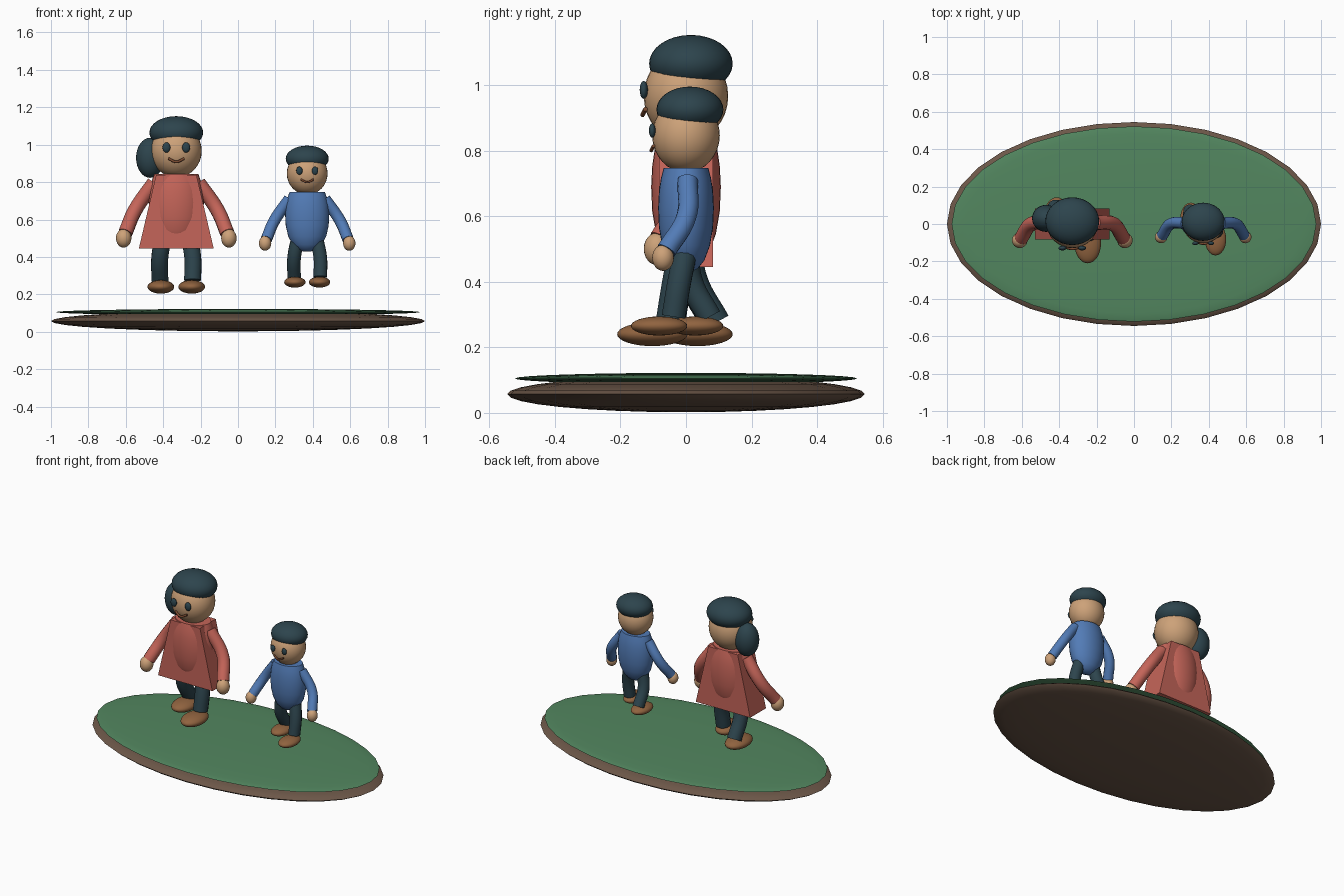
import bpy, bmesh, math
from mathutils import Vector

if "Cube" in bpy.data.objects:
    bpy.data.objects.remove(bpy.data.objects["Cube"])


def material(name, rgb):
    m = bpy.data.materials.new(name)
    m.diffuse_color = (*rgb, 1)
    m.use_nodes = True
    m.node_tree.nodes["Principled BSDF"].inputs["Base Color"].default_value = m.diffuse_color
    return m


SKIN = material("skin tan", (0.61, 0.36, 0.19))
DARK = material("dark teal", (0.026, 0.058, 0.074))
RED = material("coral red", (0.56, 0.13, 0.10))
BLUE = material("shirt blue", (0.085, 0.20, 0.47))
SHOE = material("shoe brown", (0.28, 0.125, 0.05))
LIP = material("mouth brown", (0.20, 0.07, 0.03))
GRASS = material("grass green", (0.085, 0.24, 0.115))
EARTH = material("earth brown", (0.15, 0.095, 0.065))


def finish(ob, name, mat, smooth=True):
    ob.name = name
    ob.data.materials.clear()
    ob.data.materials.append(mat)
    if smooth:
        bpy.ops.object.select_all(action='DESELECT')
        ob.select_set(True)
        bpy.context.view_layer.objects.active = ob
        bpy.ops.object.shade_smooth_by_angle(angle=math.radians(40))
    return ob


def mesh_object(name, bm, mat, smooth=True):
    bmesh.ops.recalc_face_normals(bm, faces=bm.faces)
    me = bpy.data.meshes.new(name)
    bm.to_mesh(me)
    bm.free()
    ob = bpy.data.objects.new(name, me)
    bpy.context.collection.objects.link(ob)
    return finish(ob, name, mat, smooth)


def ellipsoid(name, center, radii, mat, segments=32, rings=16):
    bm = bmesh.new()
    bmesh.ops.create_uvsphere(bm, u_segments=segments, v_segments=rings, radius=1)
    bmesh.ops.scale(bm, vec=radii, verts=bm.verts)
    bmesh.ops.translate(bm, vec=center, verts=bm.verts)
    return mesh_object(name, bm, mat)


def tube(name, points, radius, mat):
    """Round tube with capped ends along a smooth path."""
    cu = bpy.data.curves.new(name, 'CURVE')
    cu.dimensions = '3D'
    cu.bevel_depth = radius
    cu.bevel_resolution = 4
    cu.resolution_u = 8
    cu.use_fill_caps = True
    sp = cu.splines.new('BEZIER')
    sp.bezier_points.add(len(points) - 1)
    for bp, p in zip(sp.bezier_points, points):
        bp.co = p
        bp.handle_left_type = bp.handle_right_type = 'AUTO'
    ob = bpy.data.objects.new(name, cu)
    bpy.context.collection.objects.link(ob)
    bpy.ops.object.select_all(action='DESELECT')
    ob.select_set(True)
    bpy.context.view_layer.objects.active = ob
    bpy.ops.object.convert(target='MESH')
    return finish(bpy.context.view_layer.objects.active, name, mat)


def lathe(name, place, profile, rx, ry, mat, n=32):
    """Elliptical lathe from (fraction, height) rings, top to bottom."""
    bm = bmesh.new()
    rings = []
    for f, h in profile:
        rings.append([bm.verts.new(place(rx * f * math.cos(2 * math.pi * i / n),
                                         ry * f * math.sin(2 * math.pi * i / n), h))
                      for i in range(n)])
    for a, b in zip(rings, rings[1:]):
        for i in range(n):
            j = (i + 1) % n
            bm.faces.new((a[i], a[j], b[j], b[i]))
    bm.faces.new(rings[0])
    bm.faces.new(rings[-1])
    return mesh_object(name, bm, mat)


def person(who, x0, z0, s, top_mat):
    """Walking figure; heights are measured from the middle of the shoes."""
    def P(x, y, h):
        return Vector((x0 + s * x, s * y, z0 + s * h))

    def blob(part, c, r, mat, **kw):
        ellipsoid(f"{who}_{part}", P(*c), [s * v for v in r], mat, **kw)

    # head, hair cap and face
    blob("head", (0, 0, 0.581), (0.109, 0.103, 0.113), SKIN)
    blob("hair", (0, 0.012, 0.660), (0.115, 0.102, 0.070), DARK)
    for side, sx in (("left", -1), ("right", 1)):
        blob(f"{side}_eye", (sx * 0.042, -0.103, 0.596), (0.017, 0.010, 0.022), DARK,
             segments=16, rings=8)
    tube(f"{who}_mouth", [P(-0.034, -0.099, 0.549), P(0, -0.106, 0.535),
                          P(0.034, -0.099, 0.549)], 0.0055 * s, LIP)

    # upper body
    profile = [(0.80, 0.482), (0.90, 0.45), (0.97, 0.41), (1.0, 0.36), (0.97, 0.30),
               (0.86, 0.245), (0.66, 0.20), (0.42, 0.175), (0.15, 0.163)]
    lathe(f"{who}_torso", P, profile, 0.118, 0.085, top_mat)

    # arms and hands, legs and shoes in mid stride
    for side, sx, ankle in (("left", -1, 0.072), ("right", 1, -0.038)):
        tube(f"{who}_{side}_arm", [P(sx * 0.095, 0.005, 0.445), P(sx * 0.175, 0.0, 0.33),
                                   P(sx * 0.218, -0.06, 0.23)], 0.031 * s, top_mat)
        blob(f"{side}_hand", (sx * 0.225, -0.070, 0.208), (0.033, 0.033, 0.040), SKIN,
             segments=24, rings=12)
        tube(f"{who}_{side}_leg", [P(sx * 0.05, 0, 0.235),
                                   P(sx * 0.07, ankle * 0.35 - 0.008, 0.13),
                                   P(sx * 0.07, ankle, 0.028)], 0.037 * s, DARK)
        blob(f"{side}_shoe", (sx * 0.066, ankle - 0.044, 0), (0.057, 0.086, 0.029), SHOE)
    return P


# oval ground: earth with a thin grass layer
ellipsoid("earth_base", (0, 0, 0.057), (1.0, 0.545, 0.055), EARTH)
ellipsoid("grass_top", (0, 0, 0.105), (0.975, 0.522, 0.017), GRASS)

# two walkers
person("boy", 0.37, 0.265, 1.0, BLUE)
person("girl", -0.33, 0.24, 1.25, RED)

# side ponytail
ellipsoid("girl_ponytail", (-0.47, 0.03, 0.93), (0.075, 0.072, 0.107), DARK)

# flared dress: trapezoid extruded front to back
bm = bmesh.new()
outline = [(-0.20, 0.445), (0.20, 0.445), (0.108, 0.838), (-0.108, 0.838)]
front = bm.faces.new([bm.verts.new((x - 0.33, -0.083, z)) for x, z in outline])
ext = bmesh.ops.extrude_face_region(bm, geom=[front], use_keep_orig=True)
bmesh.ops.translate(bm, vec=(0, 0.166, 0),
                    verts=[v for v in ext["geom"] if isinstance(v, bmesh.types.BMVert)])
mesh_object("girl_dress", bm, RED, smooth=False)
